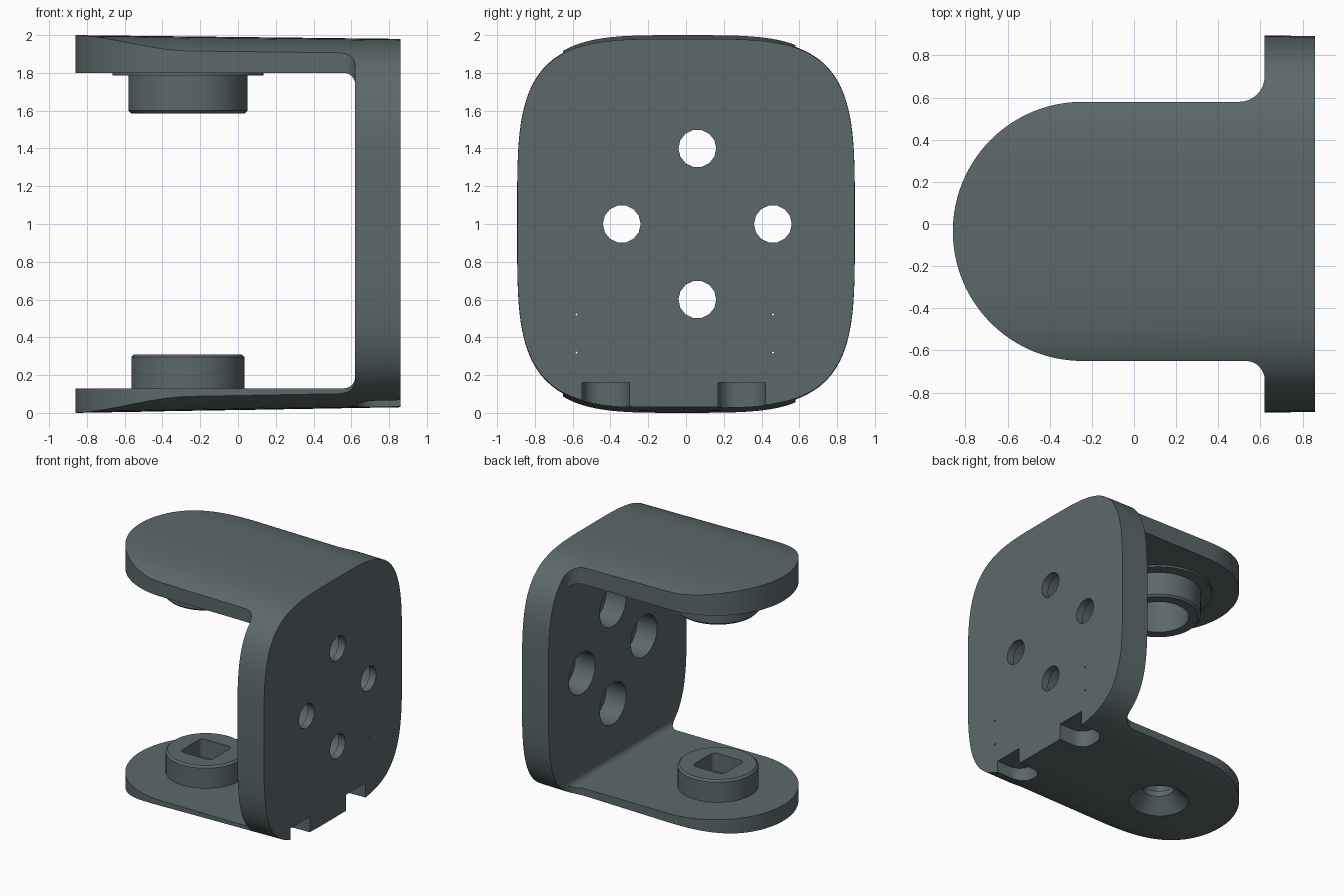
import bpy, bmesh
from math import sin, cos, pi, radians, copysign

if "Cube" in bpy.data.objects:
    bpy.data.objects.remove(bpy.data.objects["Cube"])

CX, CY = -0.265, -0.035          # axis of the two bosses


def loft(name, rings):
    """Closed solid through matching rings of 3D points."""
    bm = bmesh.new()
    vs = [[bm.verts.new(p) for p in r] for r in rings]
    n = len(vs[0])
    for a, b in zip(vs, vs[1:]):
        for i in range(n):
            j = (i + 1) % n
            bm.faces.new((a[i], a[j], b[j], b[i]))
    bm.faces.new(vs[0])
    bm.faces.new(vs[-1])
    bmesh.ops.recalc_face_normals(bm, faces=bm.faces)
    me = bpy.data.meshes.new(name)
    bm.to_mesh(me)
    bm.free()
    ob = bpy.data.objects.new(name, me)
    bpy.context.collection.objects.link(ob)
    return ob


def arc(cx, cy, r, a0, a1, n):
    return [(cx + r * cos(radians(a0 + (a1 - a0) * i / n)),
             cy + r * sin(radians(a0 + (a1 - a0) * i / n))) for i in range(n + 1)]


def rounded_rect(cx, cy, w, h, r, n=6):
    pts = []
    for sx, sy, a in ((1, 1, 0), (-1, 1, 90), (-1, -1, 180), (1, -1, 270)):
        pts += arc(cx + sx * (w / 2 - r), cy + sy * (h / 2 - r), r, a, a + 90, n)
    return pts


def turned_z(name, steps, n=64):
    """Round part on the boss axis from (radius, z) steps."""
    return loft(name, [[(x, y, z) for x, y in arc(CX, CY, r, 0, 360, n)[:-1]] for r, z in steps])


def prism_x(name, y, z, r, x0, x1, n):
    ring = arc(y, z, r, 0, 360, n)[:-1]
    return loft(name, [[(x, a, b) for a, b in ring] for x in (x0, x1)])


def prism_z(name, pts, z0, z1):
    return loft(name, [[(x, y, z) for x, y in pts] for z in (z0, z1)])


def combine(target, tool, op):
    m = target.modifiers.new(op, 'BOOLEAN')
    m.operation, m.object, m.solver = op, tool, 'EXACT'
    bpy.context.view_layer.objects.active = target
    bpy.ops.object.modifier_apply(modifier=m.name)
    bpy.data.objects.remove(tool)


# outer block: squircle section, slightly lower at the plate end
def squircle(x, hy, hz, cz, n=128):
    ring = []
    for i in range(n):
        a = 2 * pi * i / n
        c, s = cos(a), sin(a)
        ring.append((x, copysign(abs(c) ** 0.5, c) * hy, cz + copysign(abs(s) ** 0.5, s) * hz))
    return ring


bracket = loft("bracket", [squircle(-0.86, 0.90, 1.0, 1.0), squircle(0.86, 0.893, 0.975, 1.005)])

# plan outline: round-ended arms flaring into the plate
plan = ([(1, 1.2), (0.62, 1.2)] + arc(0.50, 0.70, 0.12, 0, -90, 8)
        + arc(-0.245, CY, 0.615, 90, 270, 48)
        + arc(0.53, -0.74, 0.09, 90, 0, 8) + [(0.62, -1.2), (1, -1.2)])
combine(bracket, prism_z("plan_cutter", plan, -1, 3), 'INTERSECT')

# gap between the arms
gap = (arc(0.56, 0.19, 0.06, -90, 0, 8) + arc(0.56, 1.74, 0.06, 0, 90, 8)
       + [(-2, 1.80), (-2, 0.13)])
combine(bracket, loft("gap_cutter", [[(x, y, z) for x, z in gap] for y in (-2, 2)]), 'DIFFERENCE')

# bosses and washer step
combine(bracket, turned_z("lower_boss", [(0.30, 0.08), (0.30, 0.295), (0.285, 0.31)]), 'UNION')
combine(bracket, turned_z("washer", [(0.40, 1.785), (0.40, 1.84)]), 'UNION')
combine(bracket, turned_z("upper_boss", [(0.30, 1.585), (0.315, 1.60), (0.315, 1.85)]), 'UNION')

# bearing bore, square socket, countersink
combine(bracket, turned_z("bore", [(0.225, 1.5), (0.225, 1.86)]), 'DIFFERENCE')
combine(bracket, prism_z("socket", rounded_rect(CX, CY, 0.28, 0.28, 0.04), 0.16, 0.5), 'DIFFERENCE')
combine(bracket, turned_z("countersink", [(0.24, -0.01), (0.115, 0.115), (0.115, 0.2)], 48), 'DIFFERENCE')

# counterbored mounting holes in the plate
for y, z in ((0.06, 1.4), (0.06, 0.6), (-0.34, 1.0), (0.46, 1.0)):
    combine(bracket, prism_x("hole", y, z, 0.10, 0.4, 1.0, 14), 'DIFFERENCE')
    combine(bracket, prism_x("counterbore", y, z, 0.17, 0.5, 0.80, 32), 'DIFFERENCE')

# pin holes and underside slots
for y in (-0.58, 0.46):
    for z in (0.32, 0.52):
        combine(bracket, prism_x("pin_hole", y, z, 0.006, 0.4, 1.0, 6), 'DIFFERENCE')
for y in (-0.425, 0.295):
    slot = rounded_rect(0.83, y, 0.40, 0.25, 0.10)
    combine(bracket, prism_z("slot", slot, -0.2, 0.16), 'DIFFERENCE')

# dark slate finish
mat = bpy.data.materials.new("dark_slate")
mat.diffuse_color = (0.108, 0.140, 0.148, 1)
mat.use_nodes = True
mat.node_tree.nodes["Principled BSDF"].inputs["Base Color"].default_value = mat.diffuse_color
bracket.data.materials.clear()
bracket.data.materials.append(mat)
for p in bracket.data.polygons:
    p.material_index = 0

bpy.ops.object.select_all(action='DESELECT')
bracket.select_set(True)
bpy.context.view_layer.objects.active = bracket
bpy.ops.object.shade_smooth_by_angle(angle=radians(30))
